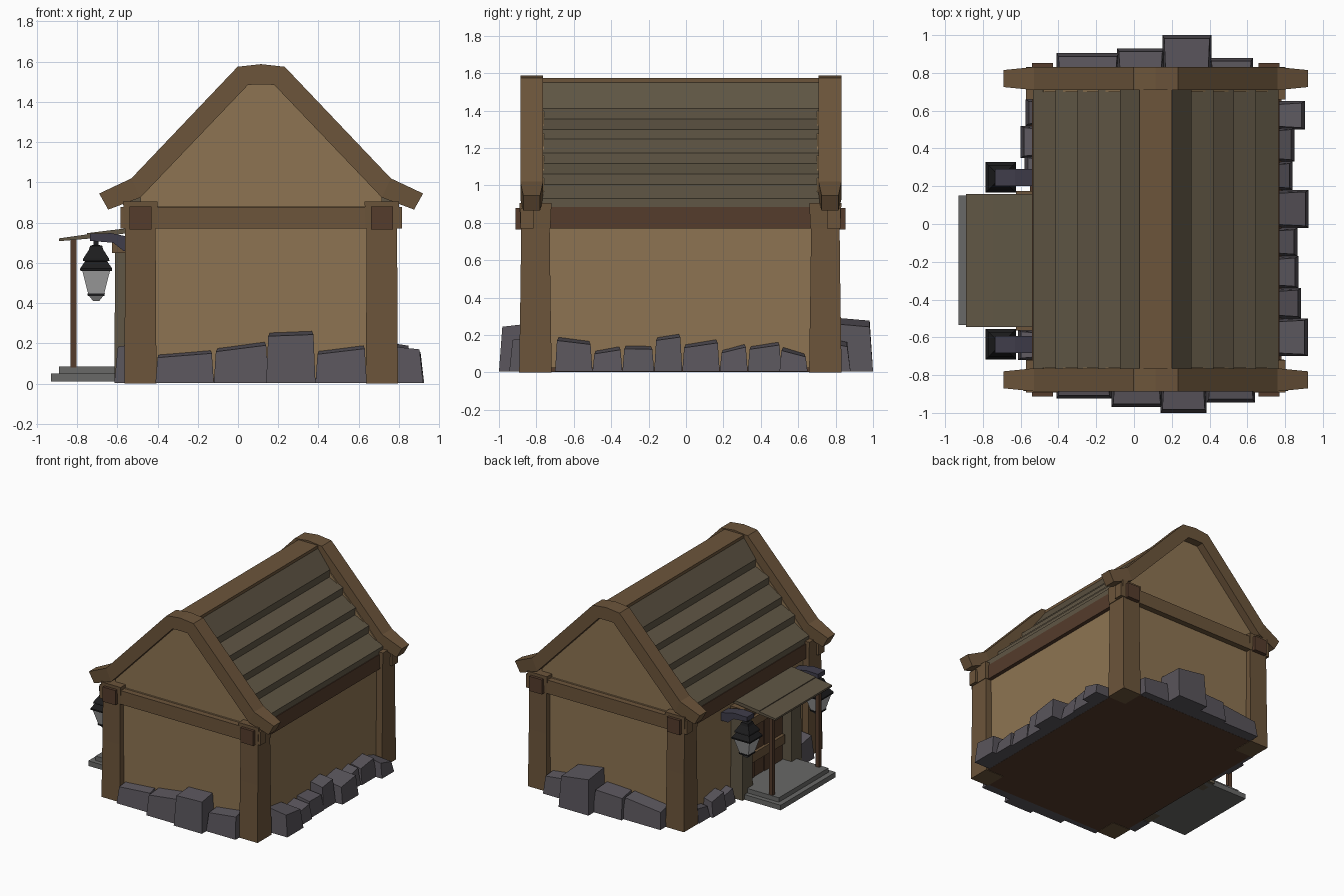
import bpy, bmesh, random
from mathutils import Vector

if "Cube" in bpy.data.objects:
    bpy.data.objects.remove(bpy.data.objects["Cube"])

random.seed(4)
CX, CY = 0.115, -0.03          # centre of the house body


def mat(name, r, g, b):
    m = bpy.data.materials.new(name)
    m.diffuse_color = (r, g, b, 1)
    m.use_nodes = True
    m.node_tree.nodes["Principled BSDF"].inputs["Base Color"].default_value = m.diffuse_color
    return m


WOOD = mat("wood", 0.15, 0.09, 0.043)
DARK = mat("dark_wood", 0.09, 0.045, 0.025)
TAN = mat("plaster", 0.27, 0.175, 0.085)
ROOF = mat("roof_planks", 0.115, 0.092, 0.058)
ROCK = mat("rock", 0.10, 0.09, 0.105)
STEP = mat("step_stone", 0.14, 0.14, 0.135)
IRON = mat("iron", 0.012, 0.012, 0.013)
BRACKET = mat("bracket", 0.05, 0.047, 0.07)
GLASS = mat("glass", 0.40, 0.40, 0.40)


def finish(name, bm, material):
    bmesh.ops.recalc_face_normals(bm, faces=bm.faces)
    me = bpy.data.meshes.new(name)
    bm.to_mesh(me)
    bm.free()
    ob = bpy.data.objects.new(name, me)
    bpy.context.collection.objects.link(ob)
    me.materials.append(material)
    return ob


def loft(name, rings, material):
    """Closed solid through rings with equal point counts."""
    bm = bmesh.new()
    rs = [[bm.verts.new(p) for p in r] for r in rings]
    n = len(rs[0])
    for a, b in zip(rs, rs[1:]):
        for i in range(n):
            j = (i + 1) % n
            bm.faces.new((a[i], a[j], b[j], b[i]))
    bm.faces.new(rs[0])
    bm.faces.new(rs[-1])
    return finish(name, bm, material)


def rect(x0, x1, y0, y1, z):
    return [(x0, y0, z), (x1, y0, z), (x1, y1, z), (x0, y1, z)]


def box(name, x, y, z, material):
    return loft(name, [rect(*x, *y, z[0]), rect(*x, *y, z[1])], material)


def square_stack(name, cx, cy, levels, material):
    return loft(name, [rect(cx - h, cx + h, cy - h, cy + h, z) for z, h in levels], material)


def prism(name, profile, y0, y1, material):
    """Extrude an xz profile along y."""
    return loft(name, [[(x, y, z) for x, z in profile] for y in (y0, y1)], material)


def mirrored(half):
    return half + [(2 * CX - x, z) for x, z in reversed(half)]


# Floor and walls
box("floor", (-0.55, 0.78), (-0.88, 0.82), (0.003, 0.025), DARK)
box("walls", (-0.51, 0.74), (-0.84, 0.78), (0.01, 0.88), TAN)
for y0, y1 in ((-0.83, -0.76), (0.70, 0.77)):
    prism("gable_wall", mirrored([(0.72, 0.86), (0.71, 0.97), (0.19, 1.52)]), y0, y1, TAN)

# Stepped plank roof and ridge
half, xs = [(0.765, 0.88)], (0.20, 0.305, 0.42, 0.53, 0.645, 0.765)
zs = ((1.55, 1.41), (1.355, 1.30), (1.247, 1.172), (1.118, 1.06), (1.005, 0.93))
for i in range(4, -1, -1):
    half += [(xs[i + 1], zs[i][1]), (xs[i], zs[i][0])]
prism("plank_roof", mirrored(half), -0.79, 0.73, ROOF)
box("ridge_beam", (0.03, 0.20), (-0.79, 0.73), (1.50, 1.573), WOOD)

# Gable boards with upturned, thinner ends
outer = [(0.92, 0.945), (0.76, 1.02), (0.232, 1.575)]
inner = [(0.875, 0.865), (0.715, 0.925), (0.18, 1.485)]
for cy in (-0.825, 0.77):
    pairs = list(zip(outer, inner))
    pairs += [((CX, 1.588), (CX, 1.487))]
    pairs += [tuple((2 * CX - x, z) for x, z in p) for p in reversed(pairs[:3])]
    rings = []
    for i, ((ox, oz), (ix, iz)) in enumerate(pairs):
        t = 0.045 if i in (0, 6) else 0.061
        rings.append([(ox, cy - t, oz), (ox, cy + t, oz), (ix, cy + t, iz), (ix, cy - t, iz)])
    loft("gable_board", rings, WOOD)

# Corner posts, caps and beam ends
for sx in (-1, 1):
    for sy in (-1, 1):
        px, py = CX + sx * 0.60, CY + sy * 0.775
        loft("corner_post", [rect(px - a, px + a, py - b, py + b, z)
                             for z, a, b in ((0, 0.08, 0.087), (0.45, 0.077, 0.08), (0.88, 0.075, 0.075))], WOOD)
        square_stack("post_cap", px, py, [(0.77, 0.08), (0.905, 0.086)], WOOD)
        ey = CY + sy * 0.84
        box("beam_end", (px - 0.055, px + 0.055), (ey - 0.042, ey + 0.042), (0.765, 0.88), DARK)

# Horizontal beams
for y in (CY - 0.82, CY + 0.82):
    box("gable_beam", (CX - 0.70, CX + 0.70), (y - 0.035, y + 0.035), (0.77, 0.877), WOOD)
for x in (CX - 0.625, CX + 0.625):
    box("eave_beam", (x - 0.03, x + 0.03), (-0.88, 0.82), (0.77, 0.885), DARK)


# Foundation rocks: tapered blocks leaning on the wall
def rock(axis, side, a, b, out, h):
    base = {('y', -1): -0.81, ('y', 1): 0.75, ('x', 1): 0.71, ('x', -1): -0.48}[axis, side]
    top = out - side * 0.018
    i, tilt = 0.02, random.uniform(-0.02, 0.02)
    low = [(a, base, 0.004), (b, base, 0.004), (b, out, 0.004), (a, out, 0.004)]
    high = [(a + i, base, h + tilt), (b - i, base, h - tilt),
            (b - i / 2, top, h - 0.02 - tilt), (a + i / 2, top, h - 0.02 + tilt)]
    if axis == 'x':
        low, high = ([(v, u, z) for u, v, z in r] for r in (low, high))
    loft("foundation_rock", [low, high], ROCK)


for a, b, o, h in ((-0.41, -0.12, -0.925, 0.16), (-0.12, 0.15, -0.97, 0.195),
                   (0.14, 0.385, -1.0, 0.26), (0.385, 0.64, -0.945, 0.18)):
    rock('y', -1, a, b, o, h)
for a, b, o, h in ((-0.41, -0.08, 0.905, 0.17), (-0.09, 0.16, 0.93, 0.19),
                   (0.15, 0.41, 1.0, 0.28), (0.40, 0.63, 0.88, 0.17)):
    rock('y', 1, a, b, o, h)
for a, b, o, h in ((-0.70, -0.50, 0.92, 0.18), (-0.50, -0.34, 0.885, 0.13), (-0.34, -0.17, 0.87, 0.145),
                   (-0.17, -0.02, 0.865, 0.20), (-0.02, 0.18, 0.925, 0.165), (0.18, 0.33, 0.84, 0.14),
                   (0.33, 0.51, 0.85, 0.155), (0.50, 0.65, 0.905, 0.12)):
    rock('x', 1, a, b, o, h)
for a, b, o, h in ((-0.72, -0.56, -0.615, 0.19), (0.21, 0.36, -0.58, 0.12),
                   (0.35, 0.52, -0.60, 0.15), (0.52, 0.66, -0.575, 0.12)):
    rock('x', -1, a, b, o, h)

# Door with frame on the left side
DY = -0.195
for k in range(4):
    y = DY - 0.24 + k * 0.12
    box("door_plank", (-0.54 - 0.006 * (k % 2), -0.50), (y + 0.004, y + 0.116), (0.07, 0.67), DARK)
for z in (0.22, 0.50):
    box("door_bar", (-0.565, -0.52), (DY - 0.23, DY + 0.23), (z, z + 0.07), WOOD)
for s in (-1, 1):
    y = DY + s * 0.305
    loft("door_jamb", [rect(-0.615, -0.49, y - 0.065, y + 0.065, 0.01),
                       rect(-0.61, -0.49, y - 0.055, y + 0.055, 0.70)], ROOF)
box("door_lintel", (-0.625, -0.49), (DY - 0.37, DY + 0.37), (0.65, 0.73), WOOD)

# Porch steps, posts and canopy
box("lower_step", (-0.93, -0.50), (-0.535, 0.15), (0.01, 0.05), STEP)
box("upper_step", (-0.89, -0.50), (-0.50, 0.115), (0.05, 0.085), STEP)
for y in (DY - 0.29, DY + 0.29):
    box("porch_post", (-0.832, -0.802), (y - 0.016, y + 0.016), (0.08, 0.72), DARK)
prism("porch_canopy", [(-0.89, 0.708), (-0.89, 0.722), (-0.75, 0.742), (-0.75, 0.748), (-0.62, 0.764),
                       (-0.50, 0.778), (-0.50, 0.755), (-0.75, 0.72)], -0.545, 0.158, ROOF)

# Hanging lanterns on brackets
for y in (-0.637, 0.247):
    prism("lantern_bracket", [(-0.735, 0.71), (-0.735, 0.745), (-0.63, 0.748), (-0.50, 0.72), (-0.50, 0.66),
                              (-0.57, 0.66), (-0.62, 0.70)], y - 0.045, y + 0.045, BRACKET)
    lx = -0.705
    square_stack("lantern_glass", lx, y, [(0.41, 0.015), (0.44, 0.038), (0.565, 0.07)], GLASS)
    square_stack("lantern_base", lx, y, [(0.435, 0.041), (0.447, 0.043)], IRON)
    square_stack("lantern_hood", lx, y, [(0.56, 0.078), (0.572, 0.08), (0.608, 0.055), (0.61, 0.066),
                                         (0.622, 0.064), (0.665, 0.036), (0.685, 0.03), (0.69, 0.012),
                                         (0.72, 0.012)], IRON)
